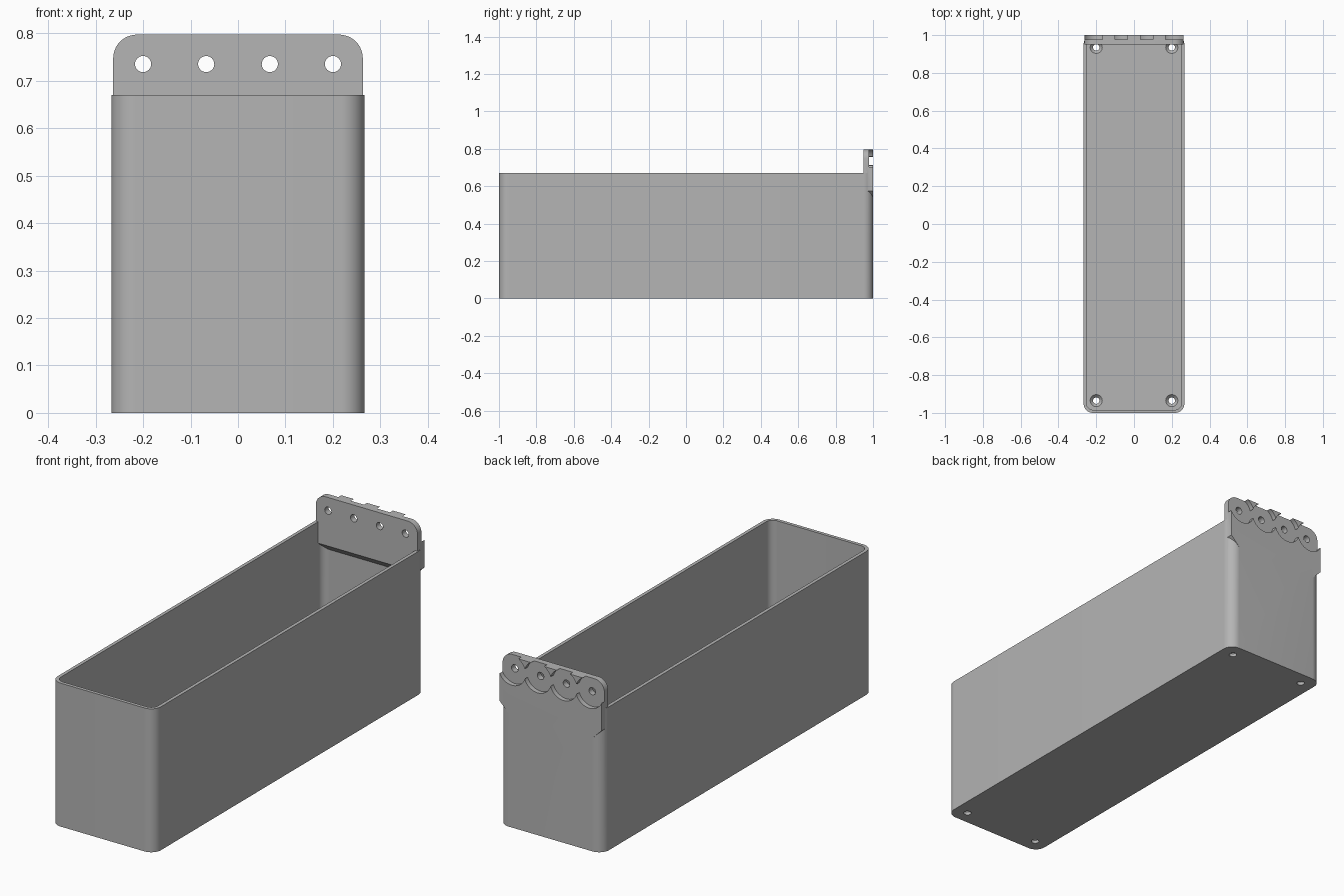
import bpy, bmesh
from math import sin, cos, pi, radians
from mathutils import Vector

if "Cube" in bpy.data.objects:
    bpy.data.objects.remove(bpy.data.objects["Cube"])

grey = bpy.data.materials.new("plain_grey")
grey.use_nodes = True
colour = (0.46, 0.46, 0.46, 1)
grey.diffuse_color = colour
grey.node_tree.nodes["Principled BSDF"].inputs["Base Color"].default_value = colour


def make_object(name, bm):
    bmesh.ops.recalc_face_normals(bm, faces=bm.faces)
    mesh = bpy.data.meshes.new(name)
    bm.to_mesh(mesh)
    bm.free()
    mesh.materials.append(grey)
    obj = bpy.data.objects.new(name, mesh)
    bpy.context.collection.objects.link(obj)
    return obj


def prism(name, points, axis, start, end):
    """Extrude a 2D outline along one axis."""
    def place(p, t):
        co = list(p)
        co.insert("xyz".index(axis), t)
        return Vector(co)
    bm = bmesh.new()
    face = bm.faces.new([bm.verts.new(place(p, start)) for p in points])
    grown = bmesh.ops.extrude_face_region(bm, geom=[face])["geom"]
    move = place((0, 0), end - start)
    bmesh.ops.translate(bm, vec=move, verts=[v for v in grown if isinstance(v, bmesh.types.BMVert)])
    return make_object(name, bm)


def arc(cx, cy, r, a0, a1, steps=12):
    angles = [radians(a0 + (a1 - a0) * i / steps) for i in range(steps + 1)]
    return [(cx + r * cos(a), cy + r * sin(a)) for a in angles]


def circle(cx, cy, r, n=40):
    return arc(cx, cy, r, 0, 360, n)[:-1]


def rounded_rect(hx, hy, r):
    corners = [(1, 1), (-1, 1), (-1, -1), (1, -1)]
    return [p for i, (sx, sy) in enumerate(corners)
            for p in arc(sx * (hx - r), sy * (hy - r), r, 90 * i, 90 * i + 90)]


def combine(target, tool, operation="DIFFERENCE"):
    tool.hide_render = True
    mod = target.modifiers.new(operation.title(), "BOOLEAN")
    mod.operation, mod.solver, mod.object = operation, "EXACT", tool
    bpy.context.view_layer.objects.active = target
    bpy.ops.object.modifier_apply(modifier=mod.name)
    bpy.data.objects.remove(tool)


HALF_W, RIM, WALL, RADIUS = 0.267, 0.67, 0.016, 0.05
PLATE_W, PLATE_TOP, PLATE_FRONT = 0.263, 0.797, 0.95

# Open bin
storage_bin = prism("storage_bin", rounded_rect(HALF_W, 1, RADIUS), "z", 0, RIM)
combine(storage_bin, prism("cavity", rounded_rect(HALF_W - WALL, 1 - WALL, RADIUS - WALL), "z", 0.03, 1))

# Hanging plate with rounded top and tapered lower corners
inner = PLATE_W - RADIUS
outline = (arc(inner, PLATE_TOP - RADIUS, RADIUS, 0, 90)
           + arc(-inner, PLATE_TOP - RADIUS, RADIUS, 90, 180)
           + [(-PLATE_W, 0.575), (-PLATE_W + 0.045, 0.53), (PLATE_W - 0.045, 0.53), (PLATE_W, 0.575)])
plate = prism("hanging_plate", outline, "y", PLATE_FRONT, 1)

# Sloped underside inside the bin
slope = [(PLATE_FRONT - 0.1, 0.67), (PLATE_FRONT + 0.1, 0.47), (PLATE_FRONT + 0.1, 0.4), (PLATE_FRONT - 0.1, 0.4)]
combine(plate, prism("underside", slope, "x", -1, 1))
combine(storage_bin, plate, "UNION")

# Scalloped recesses and through holes in the plate
for x in (-0.2, -0.067, 0.067, 0.2):
    combine(storage_bin, prism("recess", circle(x, 0.735, 0.0705, 64), "y", 0.978, 1.1))
    combine(storage_bin, prism("plate_hole", circle(x, 0.735, 0.017), "y", 0.9, 1.1))

# Countersunk screw holes in the floor
for x in (-0.2, 0.2):
    for y in (-0.935, 0.935):
        combine(storage_bin, prism("floor_hole", circle(x, y, 0.017), "z", -0.1, 0.1))
        cone = bmesh.new()
        bmesh.ops.create_cone(cone, cap_ends=True, segments=40, radius1=0.012, radius2=0.036, depth=0.024)
        bmesh.ops.translate(cone, vec=(x, y, 0.022), verts=cone.verts)
        combine(storage_bin, make_object("countersink", cone))

bpy.ops.object.select_all(action="DESELECT")
storage_bin.select_set(True)
bpy.context.view_layer.objects.active = storage_bin
bpy.ops.object.shade_smooth_by_angle(angle=radians(30))
